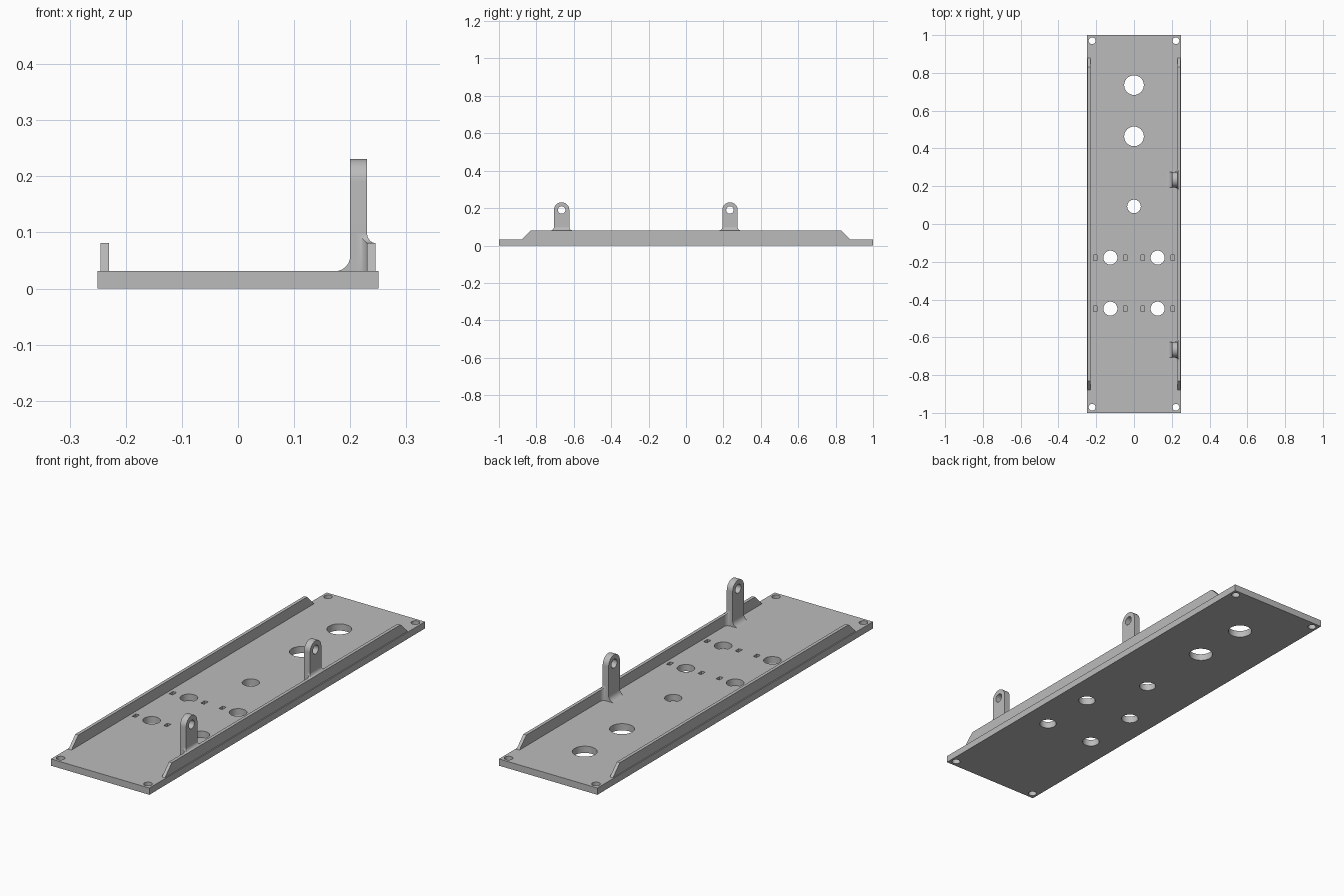
import bpy, bmesh, math
from mathutils import Vector

if "Cube" in bpy.data.objects:
    bpy.data.objects.remove(bpy.data.objects["Cube"])

grey = bpy.data.materials.new("plain_grey")
grey.diffuse_color = (0.5, 0.5, 0.5, 1)
grey.use_nodes = True
grey.node_tree.nodes["Principled BSDF"].inputs["Base Color"].default_value = grey.diffuse_color

FLOOR, RAIL_TOP = 0.031, 0.081      # plate top and rail top heights
RAIL_IN, RAIL_OUT = 0.23, 0.245     # rail faces
LUG_IN, LUG_HALF, LUG_EYE = 0.2, 0.041, 0.19


def finish(name, bm, smooth=True):
    bmesh.ops.recalc_face_normals(bm, faces=bm.faces)
    mesh = bpy.data.meshes.new(name)
    bm.to_mesh(mesh)
    bm.free()
    mesh.materials.append(grey)
    ob = bpy.data.objects.new(name, mesh)
    bpy.context.collection.objects.link(ob)
    if smooth:
        shade(ob)
    return ob


def activate(ob):
    bpy.ops.object.select_all(action='DESELECT')
    ob.select_set(True)
    bpy.context.view_layer.objects.active = ob


def shade(ob):
    activate(ob)
    bpy.ops.object.shade_smooth_by_angle(angle=math.radians(30))


def add_prism(bm, pts, axis, a, b):
    """Extrude a 2D outline along x, y or z from a to b."""
    place = {'x': lambda p, t: (t, p[0], p[1]),
             'y': lambda p, t: (p[0], t, p[1]),
             'z': lambda p, t: (p[0], p[1], t)}[axis]
    lo = [bm.verts.new(place(p, a)) for p in pts]
    hi = [bm.verts.new(place(p, b)) for p in pts]
    bm.faces.new(lo)
    bm.faces.new(hi[::-1])
    n = len(pts)
    for i in range(n):
        j = (i + 1) % n
        bm.faces.new((lo[i], lo[j], hi[j], hi[i]))


def arc(cx, cy, r, a0, a1, n):
    return [(cx + r * math.cos(math.radians(a0 + (a1 - a0) * i / n)),
             cy + r * math.sin(math.radians(a0 + (a1 - a0) * i / n))) for i in range(n + 1)]


def circle(cx, cy, r, n=40):
    return arc(cx, cy, r, 0, 360, n)[:-1]


def rect(cx, cy, hx, hy):
    return [(cx - hx, cy - hy), (cx + hx, cy - hy), (cx + hx, cy + hy), (cx - hx, cy + hy)]


def cut(ob, bm):
    """Subtract the cutter mesh from ob, then discard the cutter."""
    cutter = finish("cutter", bm, False)
    cutter.hide_render = True
    mod = ob.modifiers.new("holes", 'BOOLEAN')
    mod.operation, mod.solver, mod.object = 'DIFFERENCE', 'EXACT', cutter
    activate(ob)
    bpy.ops.object.modifier_apply(modifier=mod.name)
    bpy.data.objects.remove(cutter)
    shade(ob)


# Base plate with through holes and blind slots
bm = bmesh.new()
add_prism(bm, rect(0, 0, 0.25, 1.0), 'z', 0, FLOOR)
plate = finish("base_plate", bm, False)

holes = [(0, 0.735, 0.052), (0, 0.464, 0.052), (0, 0.093, 0.036)]
holes += [(sx * 0.222, sy * 0.97, 0.018) for sx in (-1, 1) for sy in (-1, 1)]
holes += [(sx * 0.125, y, 0.037) for sx in (-1, 1) for y in (-0.178, -0.448)]
bm = bmesh.new()
for x, y, r in holes:
    add_prism(bm, circle(x, y, r), 'z', -0.05, 0.1)
for x in (-0.206, -0.046, 0.046, 0.206):
    for y in (-0.178, -0.448):
        add_prism(bm, rect(x, y, 0.009, 0.014), 'z', 0.012, 0.1)
cut(plate, bm)

# Side rails with sloped ends
for name, s in (("left_rail", -1), ("right_rail", 1)):
    bm = bmesh.new()
    add_prism(bm, [(-0.88, FLOOR), (0.88, FLOOR), (0.83, RAIL_TOP), (-0.83, RAIL_TOP)],
              'x', s * RAIL_IN, s * RAIL_OUT)
    finish(name, bm)

# Eyelet lugs with blended bases
for label, cy in (("front", -0.665), ("rear", 0.235)):
    # upright with rounded top and eye
    bm = bmesh.new()
    outline = [(cy - LUG_HALF, FLOOR), (cy + LUG_HALF, FLOOR)] + arc(cy, LUG_EYE, LUG_HALF, 0, 180, 24)
    add_prism(bm, outline, 'x', LUG_IN, RAIL_IN)
    lug = finish(label + "_lug", bm, False)
    bm = bmesh.new()
    add_prism(bm, circle(cy, LUG_EYE, 0.02, 32), 'x', 0.1, 0.3)
    cut(lug, bm)

    # concave foot running down to the plate
    r = 0.027
    bm = bmesh.new()
    add_prism(bm, [(LUG_IN, FLOOR)] + arc(LUG_IN - r, FLOOR + r, r, 0, -90, 10),
              'y', cy - LUG_HALF, cy + LUG_HALF)
    finish(label + "_lug_foot", bm)

    # flare blending the lug into the inner face and top of the rail
    r, steps = 0.018, 8
    bm = bmesh.new()
    rows = []
    for i in range(steps + 1):
        a = math.radians(90 * i / steps)
        h, d = r * (1 - math.cos(a)), r * (1 - math.sin(a))
        xi, xo, z = RAIL_IN - h, RAIL_IN + d * (RAIL_OUT - RAIL_IN) / r, RAIL_TOP + h
        sides = [[bm.verts.new(Vector((x, cy + s * (LUG_HALF + d), zz)))
                  for x, zz in ((xi, FLOOR), (xi, z), (xo, z))] for s in (-1, 1)]
        rows.append(sides)
    for (l0, r0), (l1, r1) in zip(rows, rows[1:]):
        for k in range(2):
            bm.faces.new((l0[k], l0[k + 1], l1[k + 1], l1[k]))
            bm.faces.new((r0[k], r1[k], r1[k + 1], r0[k + 1]))
        bm.faces.new((l0[2], r0[2], r1[2], l1[2]))
    finish(label + "_lug_flare", bm)
